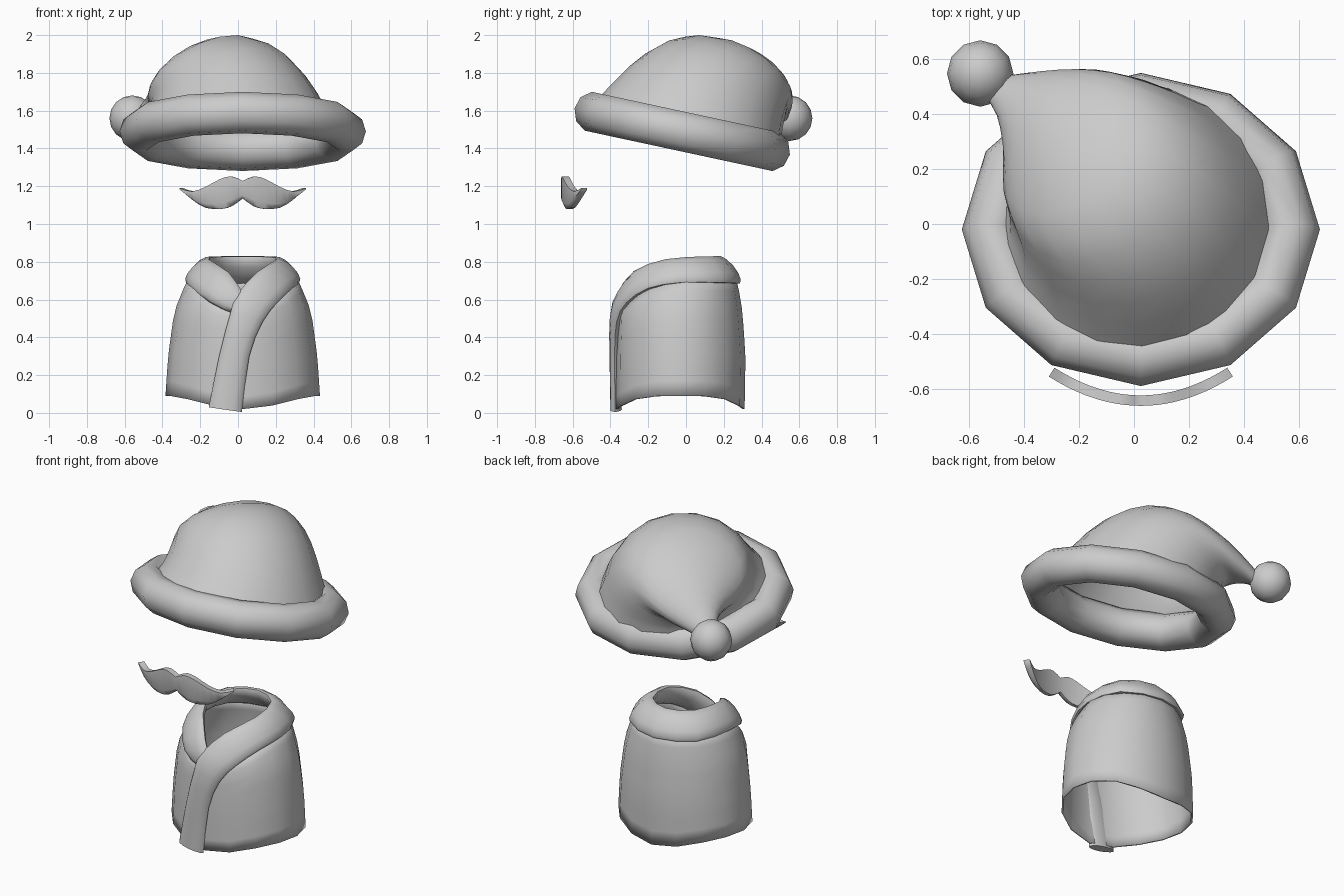
import bpy, bmesh
from math import sin, cos, pi, radians
from mathutils import Vector as V

if "Cube" in bpy.data.objects:
    bpy.data.objects.remove(bpy.data.objects["Cube"])


def loft(name, rings, caps=False, loop=False, angle=60):
    """Skin a list of equal closed rings into one smooth object."""
    bm = bmesh.new()
    rows = [[bm.verts.new(p) for p in r] for r in rings]
    n = len(rows[0])
    pairs = list(zip(rows, rows[1:]))
    if loop:
        pairs.append((rows[-1], rows[0]))
    for a, b in pairs:
        for i in range(n):
            j = (i + 1) % n
            bm.faces.new((a[i], a[j], b[j], b[i]))
    if caps:
        bm.faces.new(rows[0])
        bm.faces.new(rows[-1])
    bmesh.ops.recalc_face_normals(bm, faces=bm.faces)
    me = bpy.data.meshes.new(name)
    bm.to_mesh(me)
    bm.free()
    ob = bpy.data.objects.new(name, me)
    bpy.context.collection.objects.link(ob)
    smooth(ob, angle)
    return ob


def smooth(ob, angle):
    bpy.ops.object.select_all(action='DESELECT')
    ob.select_set(True)
    bpy.context.view_layer.objects.active = ob
    bpy.ops.object.shade_smooth_by_angle(angle=radians(angle))


def spline(rows, steps):
    """Catmull-Rom resampling of rows of numbers."""
    out = []
    m = len(rows) - 1
    for i in range(m):
        p = [rows[max(i - 1, 0)], rows[i], rows[i + 1], rows[min(i + 2, m)]]
        for s in range(steps):
            t = s / steps
            out.append([b + .5 * t * (c - a + t * (2*a - 5*b + 4*c - d + t * (3*(b - c) + d - a)))
                        for a, b, c, d in zip(*p)])
    return out + [list(rows[-1])]


def lerp_table(table, z):
    for a, b in zip(table, table[1:]):
        if z <= b[0]:
            t = max(0, (z - a[0]) / (b[0] - a[0]))
            return [p + (q - p) * t for p, q in zip(a, b)]
    return table[-1]


# Hat brim: 12-sided padded ring, lower at the back
brim = []
for i in range(12):
    a = 2 * pi * i / 12
    ring = []
    for k in range(10):
        b = 2 * pi * k / 10
        r = .105 * cos(b)
        y = (.465 + r) * sin(a)
        ring.append((.025 + (.547 + r) * cos(a), -.02 + y + .02 * sin(b),
                     1.49 - .215 * y + .108 * sin(b)))
    brim.append(ring)
loft("hat_brim", brim, loop=True, angle=80)

# Hat crown: bell of rings that rise, then droop to the back left
# (top u, top z, under u, under z, sideways centre, half width, sideways slope)
stations = [(-.51, 1.58, .49, 1.43, .00, .52, -.15),
            (-.37, 1.76, .50, 1.51, .035, .45, -.12),
            (-.18, 1.925, .52, 1.55, .05, .40, -.08),
            (.05, 2.00, .54, 1.57, .05, .35, -.04),
            (.28, 1.95, .57, 1.57, .06, .275, 0),
            (.48, 1.83, .60, 1.56, .06, .19, 0),
            (.61, 1.72, .65, 1.55, .04, .115, 0),
            (.71, 1.62, .71, 1.53, .00, .055, 0)]
back_left, back_right = V((-.707, .707, 0)), V((.707, .707, 0))
crown = []
for tu, tz, bu, bz, wc, hw, slope in spline(stations, 2):
    top = back_left * tu + V((0, 0, tz))
    under = back_left * bu + V((0, 0, bz))
    mid = (top + under) / 2 + back_right * wc
    side = (back_right + V((0, 0, slope))) * hw
    crown.append([mid + (top - under) / 2 * cos(2 * pi * k / 18) + side * sin(2 * pi * k / 18)
                  for k in range(18)])
loft("hat_crown", crown)

# Bobble at the tip of the hat
bpy.ops.mesh.primitive_uv_sphere_add(segments=12, ring_count=8, radius=.121,
                                     location=(-.56, .548, 1.56))
bobble = bpy.context.object
bobble.name = "hat_bobble"
smooth(bobble, 80)

# Moustache: bowed plate, rounded below (distance from middle, top z, bottom z)
half = [(0, 1.228, 1.135), (.06, 1.252, 1.095), (.12, 1.238, 1.08),
        (.20, 1.195, 1.085), (.27, 1.172, 1.125), (.335, 1.19, 1.182)]
half = spline(half, 2)
slices = []
for d, zt, zb in [(-d, t, b) for d, t, b in reversed(half[1:])] + half:
    y = -.662 + .95 * d * d
    n = V((-1.9 * d, 1, 0)).normalized() * .038
    front_t, front_b = V((d + .025, y, zt)), V((d + .025, y, zb))
    low = front_b.lerp(front_t, .2)
    slices.append([front_t, low, front_b + n * .4, front_b + n, front_t + n])
loft("moustache", slices, caps=True, angle=60)

# Cloak body: open shell (height, half width, front y, back y)
shape = [(0, .415, -.37, .31), (.3, .395, -.372, .315), (.52, .365, -.365, .30),
         (.6, .34, -.34, .29), (.74, .275, -.24, .26)]
cloak = []
for row in range(9):
    ring = []
    for k in range(16):
        s, c = sin(2 * pi * k / 16), cos(2 * pi * k / 16)
        low = .09 - .07 * s ** 4
        high = .73 - .17 * max(0, -s) ** 2.5
        z = low + (high - low) * row / 8
        _, rx, yf, yb = lerp_table(shape, z)
        ring.append((.025 + rx * c, (yf + yb) / 2 + (yb - yf) / 2 * s, z))
    cloak.append(ring)
body = loft("cloak_body", cloak)
mod = body.modifiers.new("thickness", 'SOLIDIFY')
mod.thickness = .012

# Cloak trim: one padded band up the front and round the neck
# (outer edge xyz, inner edge xyz, half thickness)
band = [(.02, -.375, .005, -.155, -.365, .03, .03),
        (.06, -.378, .30, -.10, -.372, .30, .03),
        (.13, -.368, .48, -.04, -.375, .53, .032),
        (.21, -.315, .585, -.002, -.35, .63, .035),
        (.29, -.20, .66, .10, -.27, .745, .036),
        (.325, -.03, .69, .20, -.11, .81, .036),
        (.26, .19, .69, .17, .09, .825, .036),
        (.025, .285, .685, .025, .165, .828, .034),
        (-.21, .19, .69, -.12, .09, .825, .036),
        (-.275, -.03, .69, -.15, -.11, .81, .036),
        (-.24, -.20, .66, -.05, -.27, .745, .036),
        (-.15, -.315, .585, .025, -.34, .64, .035),
        (-.04, -.345, .53, .08, -.33, .58, .03)]
band = [(V(r[:3]), V(r[3:6]), r[6]) for r in spline(band, 2)]
mids = [(a + b) / 2 for a, b, _ in band]
trim = []
for i, (a, b, t) in enumerate(band):
    tangent = mids[min(i + 1, len(mids) - 1)] - mids[max(i - 1, 0)]
    n = tangent.cross(b - a).normalized() * t
    trim.append([mids[i] + (b - a) / 2 * cos(2 * pi * k / 12) + n * sin(2 * pi * k / 12)
                 for k in range(12)])
loft("cloak_trim", trim, caps=True)
